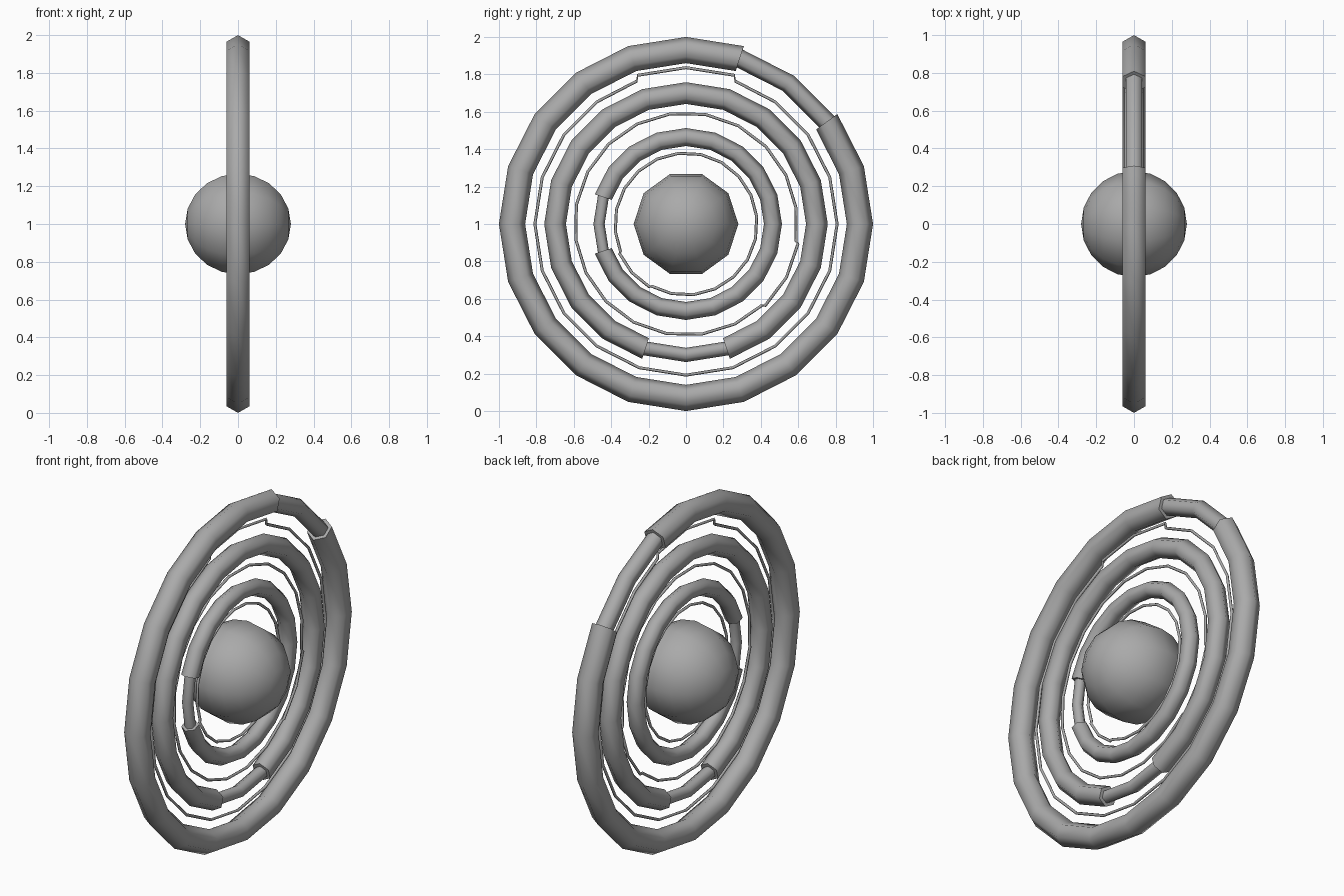
import bpy, bmesh
from math import cos, sin, radians, pi
from mathutils import Matrix

cube = bpy.data.objects.get("Cube")
if cube:
    bpy.data.objects.remove(cube, do_unlink=True)

CENTRE_Z = 1.0
SIDES = 6      # hexagonal tubes
STEP = 18      # 20 segments in a full circle

grey = bpy.data.materials.new("plain_grey")
grey.use_nodes = True
grey.diffuse_color = (0.4, 0.4, 0.4, 1)
bsdf = grey.node_tree.nodes["Principled BSDF"]
bsdf.inputs["Base Color"].default_value = (0.4, 0.4, 0.4, 1)
bsdf.inputs["Roughness"].default_value = 0.7


def finish(name, bm):
    """Turn a bmesh into a smooth-shaded grey object."""
    bmesh.ops.recalc_face_normals(bm, faces=bm.faces)
    mesh = bpy.data.meshes.new(name)
    bm.to_mesh(mesh)
    bm.free()
    mesh.materials.append(grey)
    obj = bpy.data.objects.new(name, mesh)
    obj.location.z = CENTRE_Z
    bpy.context.collection.objects.link(obj)
    bpy.ops.object.select_all(action='DESELECT')
    obj.select_set(True)
    bpy.context.view_layer.objects.active = obj
    bpy.ops.object.shade_smooth_by_angle(angle=radians(65))
    return obj


def tube(name, path, minor, closed=False):
    """Sweep a hexagon along (angle, radius) points in the upright YZ plane."""
    bm = bmesh.new()
    loops = []
    for angle, radius in path:
        a = radians(angle)
        loop = []
        for i in range(SIDES):
            t = 2 * pi * i / SIDES
            r = radius + minor * cos(t)
            loop.append(bm.verts.new((minor * sin(t), r * cos(a), r * sin(a))))
        loops.append(loop)
    pairs = list(zip(loops, loops[1:]))
    if closed:
        pairs.append((loops[-1], loops[0]))
    for p, q in pairs:
        for i in range(SIDES):
            j = (i + 1) % SIDES
            bm.faces.new((p[i], p[j], q[j], q[i]))
    if not closed:
        bm.faces.new(loops[0])
        bm.faces.new(loops[-1])
    return finish(name, bm)


def arc(start, end, radius):
    return [(a, radius) for a in range(start, end + 1, STEP)]


# Thick rings, each with a two-segment opening that shows a thinner core
# name, ring radius, tube radius, core radius, opening start angle
RINGS = [
    ("outer", 0.93, 0.07, 0.05, 36),
    ("middle", 0.70, 0.058, 0.038, 252),
    ("inner", 0.465, 0.048, 0.03, 162),
]
for name, radius, minor, core, start in RINGS:
    end = start + 2 * STEP
    tube(name + "_ring", arc(end, start + 360, radius), minor)
    tube(name + "_ring_core", arc(start, end, radius), core)

# Fine wire rings, each with a short section stepped outwards
# name, wire radius, stepped radius, step start angle
WIRES = [
    ("outer", 0.808, 0.836, 72),
    ("middle", 0.595, 0.608, -46),
    ("inner", 0.38, 0.389, 204),
]
for name, radius, raised, start in WIRES:
    end = start + 2 * STEP
    rest = arc(end, start + 360, radius)
    rest[0] = (end + 1, radius)
    rest[-1] = (start + 359, radius)
    tube(name + "_wire", arc(start, end, raised) + rest, 0.008, closed=True)

# Central ball: ten segments, poles along the x axis
bm = bmesh.new()
bmesh.ops.create_uvsphere(bm, u_segments=10, v_segments=10, radius=0.28,
                          matrix=Matrix.Rotation(pi / 2, 4, 'Y'))
finish("central_ball", bm)
